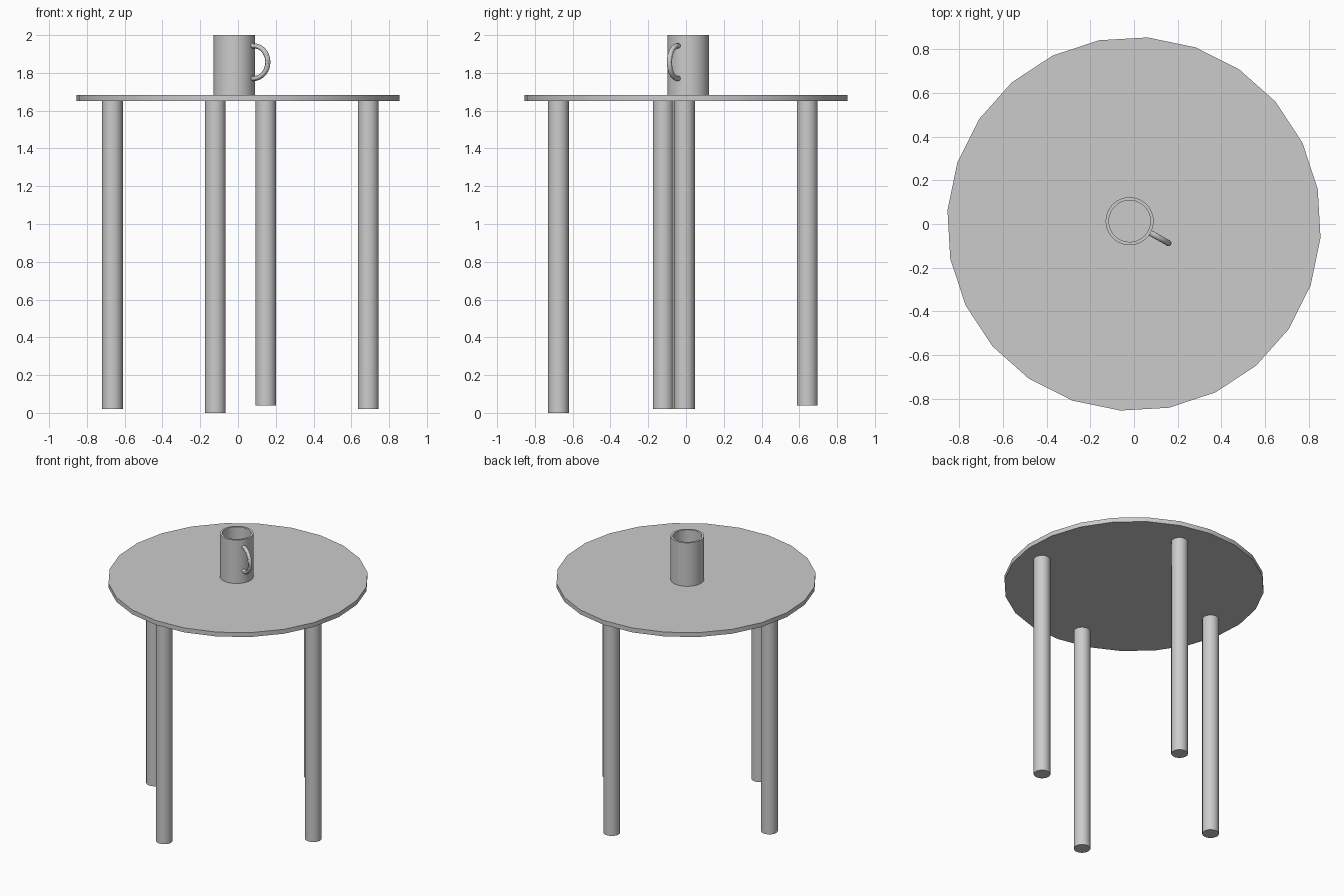
import bpy
import bmesh
from math import radians, cos, sin, pi
from mathutils import Matrix

cube = bpy.data.objects.get("Cube")
if cube:
    bpy.data.objects.remove(cube, do_unlink=True)

grey = bpy.data.materials.new("plain grey")
grey.use_nodes = True
grey.diffuse_color = (0.6, 0.6, 0.6, 1)
grey.node_tree.nodes["Principled BSDF"].inputs["Base Color"].default_value = (0.6, 0.6, 0.6, 1)

UNDERSIDE, TABLETOP, RIM = 1.652, 1.684, 2.0
MUG_X, MUG_Y = -0.02, 0.013


def finish(name, bm, location=(0, 0, 0), turn=0):
    """Turn a bmesh into a smooth object with sharp edges kept."""
    bmesh.ops.recalc_face_normals(bm, faces=bm.faces)
    mesh = bpy.data.meshes.new(name)
    bm.to_mesh(mesh)
    bm.free()
    mesh.materials.append(grey)
    obj = bpy.data.objects.new(name, mesh)
    obj.location = location
    obj.rotation_euler.z = turn
    bpy.context.collection.objects.link(obj)
    bpy.ops.object.select_all(action="DESELECT")
    obj.select_set(True)
    bpy.context.view_layer.objects.active = obj
    bpy.ops.object.shade_smooth_by_angle(angle=radians(30))
    return obj


def ring(bm, radius, z, sides):
    return [bm.verts.new((radius * cos(2 * pi * i / sides),
                          radius * sin(2 * pi * i / sides), z))
            for i in range(sides)]


def bridge(bm, a, b):
    n = len(a)
    for i in range(n):
        bm.faces.new((a[i], a[(i + 1) % n], b[(i + 1) % n], b[i]))


def lathe(name, profile, sides, x, y, turn=0):
    """Stack rings of (radius, z), capped at the first and last ring."""
    bm = bmesh.new()
    rings = [ring(bm, r, z, sides) for r, z in profile]
    for a, b in zip(rings, rings[1:]):
        bridge(bm, a, b)
    bm.faces.new(rings[0])
    bm.faces.new(rings[-1])
    return finish(name, bm, (x, y, 0), turn)


# Round top with 24 sides
lathe("table_top", [(0.857, UNDERSIDE), (0.857, TABLETOP)], 24, 0, 0, radians(10.8))

# Four legs, slightly uneven at the foot
legs = {
    "front_leg": (-0.12, -0.675, 0.0),
    "back_leg": (0.147, 0.642, 0.04),
    "left_leg": (0.69, -0.12, 0.02),
    "right_leg": (-0.665, -0.008, 0.02),
}
for name, (x, y, foot) in legs.items():
    lathe(name, [(0.055, foot), (0.055, UNDERSIDE)], 32, x, y)

# Hollow mug
lathe("mug", [(0.11, TABLETOP), (0.11, RIM), (0.095, RIM), (0.095, TABLETOP + 0.015)],
      48, MUG_X, MUG_Y)

# Handle: a round tube swept along a half circle, ends run into the mug wall
bm = bmesh.new()
tube, bend, steps = 0.0135, 0.0865, 20
stations = [(-pi / 2 + pi * i / steps, 0.118) for i in range(steps + 1)]
stations = [(-pi / 2, 0.1)] + stations + [(pi / 2, 0.1)]
loops = []
for angle, start in stations:
    loop = ring(bm, tube, 0, 12)
    place = (Matrix.Translation((start, 0, 0))
             @ Matrix.Rotation(-angle, 4, "Y")
             @ Matrix.Translation((bend, 0, 0)))
    bmesh.ops.transform(bm, matrix=place, verts=loop)
    loops.append(loop)
for a, b in zip(loops, loops[1:]):
    bridge(bm, a, b)
bm.faces.new(loops[0])
bm.faces.new(loops[-1])
finish("mug_handle", bm, (MUG_X, MUG_Y, 1.857), radians(-29.5))
